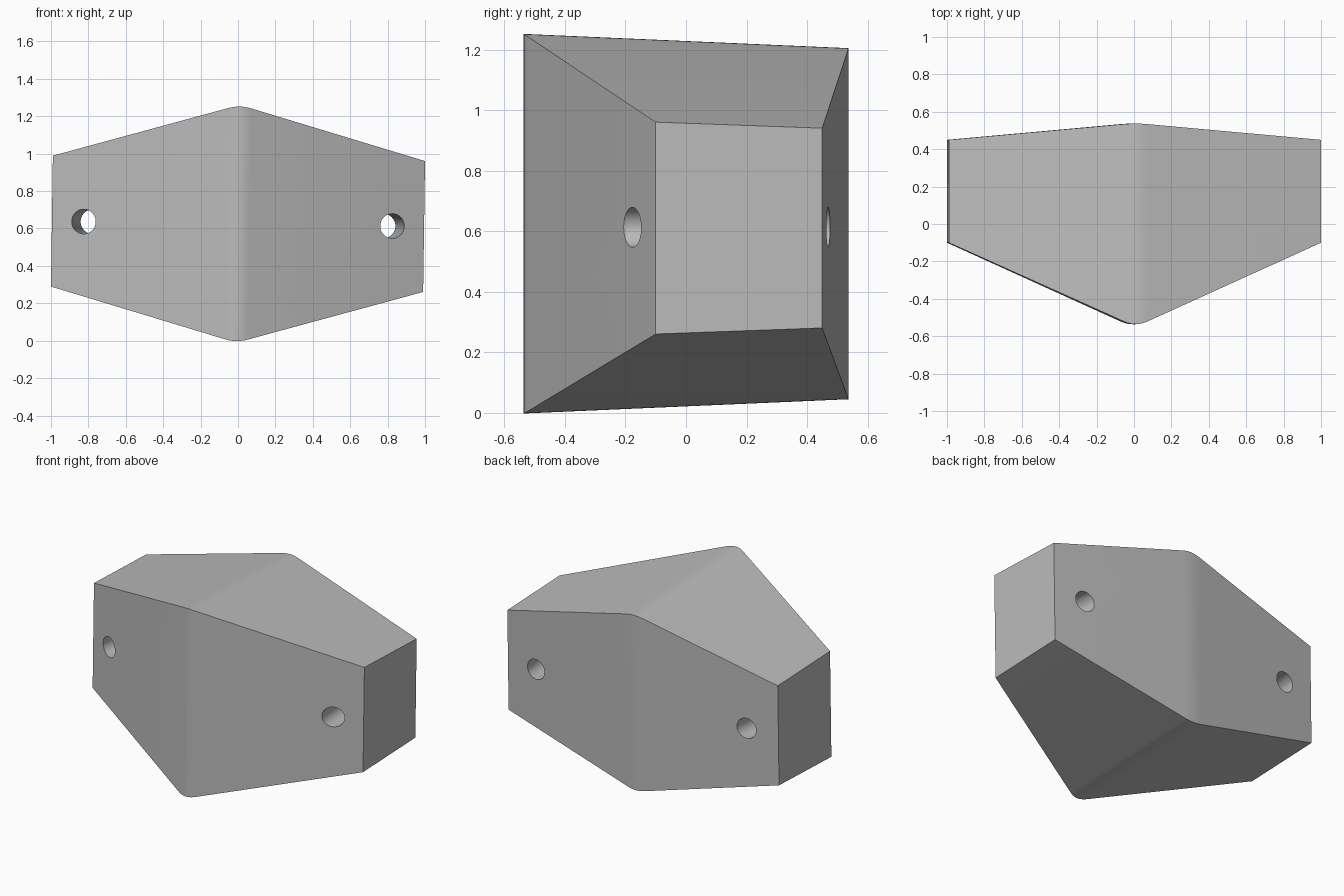
import bpy
import bmesh
import math
from mathutils import Matrix, Vector

cube = bpy.data.objects.get("Cube")
if cube:
    bpy.data.objects.remove(cube, do_unlink=True)

END, RIDGE = 0.995, 0.06          # half length, half width of the rounded ridge
MID_Z = 0.625
TILT = Matrix.Rotation(0.0145, 4, 'Y')

grey = bpy.data.materials.new("light grey")
grey.use_nodes = True
grey.diffuse_color = (0.5, 0.5, 0.5, 1)
grey.node_tree.nodes["Principled BSDF"].inputs["Base Color"].default_value = (0.5, 0.5, 0.5, 1)


def make_object(name, bm):
    bmesh.ops.recalc_face_normals(bm, faces=bm.faces)
    mesh = bpy.data.meshes.new(name)
    bm.to_mesh(mesh)
    bm.free()
    mesh.materials.append(grey)
    obj = bpy.data.objects.new(name, mesh)
    bpy.context.collection.objects.link(obj)
    return obj


def taper(x):
    """Straight slope away from the middle, rounded over at the ridge."""
    x = abs(x)
    return x * x / (2 * RIDGE) if x < RIDGE else x - RIDGE / 2


def section(bm, x):
    """Four-cornered slice, shrinking from the middle to the end."""
    k = taper(x) / taper(END)
    mix = lambda a, b: a + (b - a) * k
    front, back = mix(-0.536, -0.1), mix(0.537, 0.45)
    tall, low = mix(0.627, 0.35), mix(0.58, 0.33)
    corners = [(front, -tall), (back, -low), (back, low), (front, tall)]
    return [bm.verts.new((x, y, z)) for y, z in corners]


# Tapered block
bm = bmesh.new()
half = [RIDGE * i / 3 for i in range(1, 4)] + [END]
slices = [section(bm, x) for x in [-x for x in reversed(half)] + [0] + half]
for a, b in zip(slices, slices[1:]):
    for i in range(4):
        j = (i + 1) % 4
        bm.faces.new((a[i], a[j], b[j], b[i]))
bm.faces.new(slices[0])
bm.faces.new(slices[-1])
block = make_object("tapered_block", bm)

# Slanted through holes near both ends
bm = bmesh.new()
for side in (-1, 1):
    start, stop = Vector((side * 0.825, -0.18, 0)), Vector((side * 0.775, 0.468, 0))
    axis = stop - start
    turn = axis.to_track_quat('Z', 'Y').to_matrix().to_4x4()
    bmesh.ops.create_cone(bm, cap_ends=True, segments=40, radius1=0.066, radius2=0.066,
                          depth=1.6, matrix=Matrix.Translation((start + stop) / 2) @ turn)
cutter = make_object("hole_cutter", bm)
cutter.hide_render = True

cut = block.modifiers.new("holes", 'BOOLEAN')
cut.operation, cut.solver, cut.object = 'DIFFERENCE', 'EXACT', cutter
bpy.ops.object.select_all(action='DESELECT')
block.select_set(True)
bpy.context.view_layer.objects.active = block
bpy.ops.object.modifier_apply(modifier=cut.name)
bpy.data.objects.remove(cutter, do_unlink=True)

# Slight lean, then set on the ground
block.data.transform(Matrix.Translation((0, 0, MID_Z)) @ TILT)
bpy.ops.object.shade_smooth_by_angle(angle=math.radians(20))
